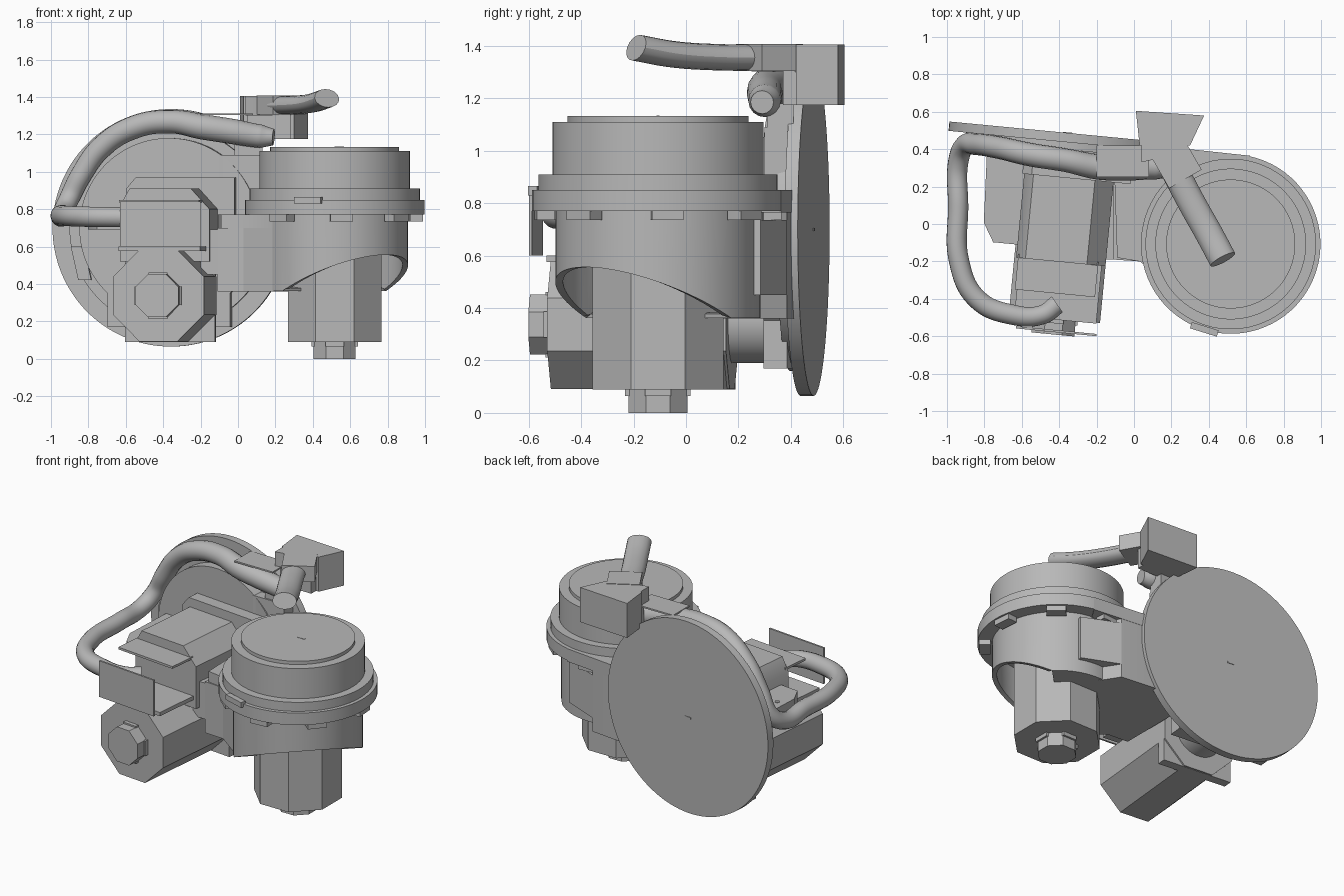
import bpy, bmesh, math
from math import pi, cos, sin, radians
from mathutils import Matrix, Vector

cube = bpy.data.objects.get("Cube")
if cube:
    bpy.data.objects.remove(cube, do_unlink=True)

grey = bpy.data.materials.new("grey_metal")
grey.use_nodes = True
tone = (0.48, 0.48, 0.48, 1)
grey.diffuse_color = tone
grey.node_tree.nodes["Principled BSDF"].inputs["Base Color"].default_value = tone


def add(name, mesh):
    mesh.materials.clear()
    mesh.materials.append(grey)
    mesh.shade_smooth()
    mesh.set_sharp_from_angle(angle=radians(30))
    ob = bpy.data.objects.new(name, mesh)
    bpy.context.collection.objects.link(ob)
    return ob


def prism(name, pts, z0, z1, frame=Matrix(), cut=None):
    """Extrude an outline along the frame's z; cut = (point, normal) removes the outer side."""
    bm = bmesh.new()
    face = bm.faces.new([bm.verts.new((x, y, z0)) for x, y in pts])
    ext = bmesh.ops.extrude_face_region(bm, geom=[face])
    top = [v for v in ext["geom"] if isinstance(v, bmesh.types.BMVert)]
    bmesh.ops.translate(bm, verts=top, vec=(0, 0, z1 - z0))
    bmesh.ops.recalc_face_normals(bm, faces=bm.faces)
    if cut:
        geom = bm.verts[:] + bm.edges[:] + bm.faces[:]
        bmesh.ops.bisect_plane(bm, geom=geom, plane_co=cut[0], plane_no=cut[1], clear_outer=True)
    bm.transform(frame)
    mesh = bpy.data.meshes.new(name)
    bm.to_mesh(mesh)
    bm.free()
    return add(name, mesh)


def ring(r, c=(0, 0), n=72):
    step = 2 * pi / n
    return [(c[0] + r * cos((i + .5) * step), c[1] + r * sin((i + .5) * step)) for i in range(n)]


def octagon(half, c=(0, 0)):
    return ring(half / cos(pi / 8), c, 8)


def box(name, xs, ys, zs, frame=Matrix()):
    pts = [(xs[0], ys[0]), (xs[1], ys[0]), (xs[1], ys[1]), (xs[0], ys[1])]
    return prism(name, pts, zs[0], zs[1], frame)


def tube(name, path, radius, squash=1, origin_z=0):
    cu = bpy.data.curves.new(name, "CURVE")
    cu.dimensions = "3D"
    cu.bevel_depth = radius
    cu.bevel_resolution = 6
    cu.use_fill_caps = True
    sp = cu.splines.new("BEZIER")
    sp.bezier_points.add(len(path) - 1)
    for p, (x, y, z, thick) in zip(sp.bezier_points, path):
        p.co = (x, y, (z - origin_z) / squash)
        p.radius = thick
        p.handle_left_type = p.handle_right_type = "AUTO"
    tmp = bpy.data.objects.new(name + "_curve", cu)
    bpy.context.collection.objects.link(tmp)
    dg = bpy.context.evaluated_depsgraph_get()
    mesh = bpy.data.meshes.new_from_object(tmp.evaluated_get(dg))
    bpy.data.objects.remove(tmp)
    mesh.transform(Matrix.Translation((0, 0, origin_z)) @ Matrix.Diagonal((1, 1, squash, 1)))
    return add(name, mesh)


# Upright joint: stacked drum, flange and cap
AX = (0.517, -0.107)
up = Matrix.Translation((*AX, 0))
for name, r, z0, z1 in [("flange", .48, .77, .85), ("flange_step", .456, .85, .91),
                        ("drum", .403, .91, 1.11), ("drum_cap", .345, 1.11, 1.132)]:
    prism(name, ring(r), z0, z1, up)
box("cap_slot", (0, .05), (-.006, .006), (1.13, 1.134), up)
for i in range(8):
    turn = up @ Matrix.Rotation((i + .1) * pi / 4, 4, "Z")
    box("flange_tab", (.40, .468), (-.06, .06), (.735, .78), turn)
box("flange_clip", (-.075, .075), (-.495, -.46), (.83, .865), up @ Matrix.Rotation(-.3, 4, "Z"))

# Hollow housing, cut obliquely at its free corner
slope = Vector((1, -1, 0)).normalized() * .49 + Vector((0, 0, -1))
shell = prism("joint_housing", ring(.392), .362, .78, up, ((0, 0, .364), slope))
wall = shell.modifiers.new("wall", "SOLIDIFY")
wall.thickness = .03
crisp = shell.modifiers.new("crisp_rim", "EDGE_SPLIT")
crisp.split_angle = radians(30)

# Motor hanging in the housing
prism("joint_motor", octagon(.25), .09, .75, up)
prism("joint_motor_nut", octagon(.112), 0, .09, up)
box("nut_clamp", (-.125, .125), (-.05, .05), (.065, .1), up)
box("nut_clamp_cross", (-.05, .05), (-.125, .125), (.065, .1), up)

# Arm joining the two joints
arm = [(-.11, -.19), (.03, -.2), (.19, -.317), (.28, 0), (.5, .26), (.42, .385), (0, .43), (-.11, .42)]
prism("arm", arm, .36, .70)
prism("arm_top", [(-.09, -.18)] + arm[1:], .70, .77)
box("arm_link", (-.2, -.1), (-.19, .2), (.45, .69))
prism("arm_pad", [(.38, .2), (.64, .2), (.66, .285), (.42, .385)], .45, .735)
prism("arm_rear_rib", [(.2, .25), (.55, .25), (.62, .365), (.25, .405)], .765, .85)
box("arm_post", (-.1, .13), (.30, .41), (.75, 1.09))
box("arm_post_top", (-.02, .13), (.31, .41), (1.09, 1.18))

# Leaning joint: large rear disk and what is mounted in front of it
side = Matrix.Translation((-.355, .487, 0)) @ Matrix.Rotation(radians(-5.5), 4, "Z")
face = side @ Matrix.Rotation(pi / 2, 4, "X")
for name, r, d0, d1 in [("rear_disk", .635, 0, .05), ("rear_disk_step", .54, .05, .09),
                        ("rear_drum", .48, .09, .16)]:
    prism(name, ring(r, (0, .70), 96), d0, d1, face)
box("disk_slot", (-.025, .025), (.693, .705), (-.003, .01), face)
box("lower_bracket", (-.33, .33), (-.16, -.07), (.17, .37), side)
prism("disk_tab", [(-.53, .60), (-.49, .42), (-.42, .42), (-.46, .60)], .05, .12, face)

# Side motor
MC = (.025, .337)
prism("motor_neck", ring(.165, (MC[0], .355)), .1, .33, face)
prism("side_motor", octagon(.245, MC), .31, .995, face)
box("motor_flange", (-.215, .27), (-.38, -.32), (.09, .58), side)
prism("motor_nut", octagon(.115, MC), .99, 1.08, face)
for name, a, b in [("motor_clamp", .125, .05), ("motor_clamp_cross", .05, .125)]:
    box(name, (MC[0] - a, MC[0] + a), (MC[1] - b, MC[1] + b), (.99, 1.02), face)

# Chamfered gearbox with sheet covers
gear = [(-.21, .52), (-.21, .82), (-.16, .91), (.17, .91), (.27, .80), (.27, .52)]
prism("gearbox", gear, .15, .69, face)
rear = [(-.22, .5), (-.22, .91), (-.17, .97), (.36, .97), (.36, .5)]
prism("gearbox_rear", rear, .09, .24, face)
box("motor_tray", (-.19, .25), (-1.0, -.66), (.575, .60), side)
box("front_sheet", (-.175, .258), (-1.067, -1.055), (.60, .84), side)
box("cover_lip", (-.2, .23), (-.86, -.67), (.835, .85), side)
prism("side_bracket", [(-.40, -.52), (-.34, -.62), (-.2, -.62), (-.2, -.13), (-.42, -.13)],
      .69, .76, side)
for y in (-.42, -.32):
    prism("bracket_screw", ring(.014, (-.35, y), 12), .75, .765, side)

# Hose looping around the left of the machine
tube("hose", [(.19, .29, 1.185, .85), (.12, .30, 1.19, 1.2), (-.03, .30, 1.215, 1.3),
              (-.19, .305, 1.24, 1.3), (-.36, .34, 1.268, 1.2), (-.55, .37, 1.24, 1.2),
              (-.73, .41, 1.13, 1.15), (-.84, .425, .98, 1.1), (-.905, .42, .85, 1.05),
              (-.94, .33, .775, 1.05), (-.94, .1, .768, 1.05), (-.935, -.2, .765, 1.05),
              (-.84, -.40, .76, 1.05), (-.65, -.485, .757, 1.05), (-.49, -.485, .755, 1),
              (-.41, -.43, .755, 1)], .052)
box("hose_plate", (-.2, .08), (.25, .42), (1.302, 1.312))

# Top connector with clamp and outgoing cable
prism("connector_box", [(.01, .605), (.375, .58), (.30, .42), (.03, .42)], 1.175, 1.405)
prism("connector_lip", [(.04, .43), (.3, .43), (.22, .37), (.04, .33)], 1.30, 1.405)
box("connector_foot", (.05, .28), (.37, .43), (1.175, 1.305))
tilt = Matrix.Translation((.235, .31, 0)) @ Matrix.Rotation(radians(30), 4, "Z")
box("cable_clamp", (-.10, .10), (-.08, .10), (1.305, 1.408), tilt)
tube("cable_stub", [(.22, .28, 1.355, 1), (.31, .11, 1.357, 1), (.40, -.05, 1.368, 1),
                    (.475, -.19, 1.393, 1)], .074, .68, 1.36)
